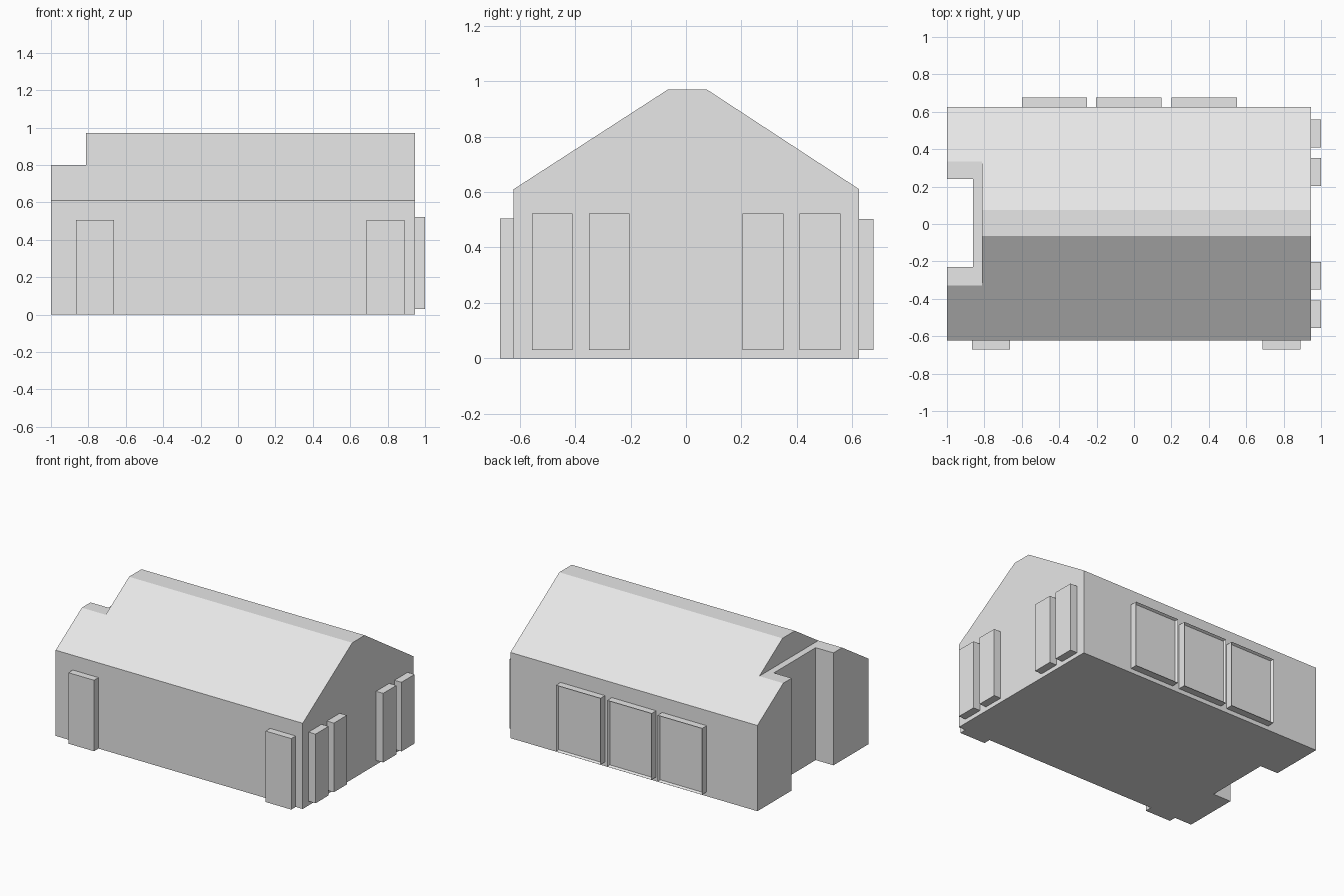
import bpy, bmesh

if "Cube" in bpy.data.objects:
    bpy.data.objects.remove(bpy.data.objects["Cube"])

grey = bpy.data.materials.new("plain grey")
grey.diffuse_color = (0.8, 0.8, 0.8, 1)
grey.use_nodes = True
grey.node_tree.nodes["Principled BSDF"].inputs["Base Color"].default_value = grey.diffuse_color


def make_object(name, bm):
    bmesh.ops.recalc_face_normals(bm, faces=bm.faces)
    mesh = bpy.data.meshes.new(name)
    bm.to_mesh(mesh)
    bm.free()
    mesh.materials.append(grey)
    obj = bpy.data.objects.new(name, mesh)
    bpy.context.collection.objects.link(obj)
    return obj


def box(name, x, y, z):
    bm = bmesh.new()
    bmesh.ops.create_cube(bm, size=1)
    for v in bm.verts:
        v.co = [lo + (c + 0.5) * (hi - lo) for c, (lo, hi) in zip(v.co, (x, y, z))]
    return make_object(name, bm)


def cut(obj, cutter):
    mod = obj.modifiers.new("cut", 'BOOLEAN')
    mod.operation = 'DIFFERENCE'
    mod.solver = 'EXACT'
    mod.object = cutter
    bpy.context.view_layer.objects.active = obj
    bpy.ops.object.modifier_apply(modifier=mod.name)
    bpy.data.objects.remove(cutter)


# Gabled body with a flat ridge, extruded along x
profile = [(-0.622, 0), (0.625, 0), (0.625, 0.61), (0.075, 0.97), (-0.065, 0.97), (-0.622, 0.61)]
bm = bmesh.new()
end = bm.faces.new([bm.verts.new((-1, y, z)) for y, z in profile])
side = bmesh.ops.extrude_face_region(bm, geom=[end])["geom"]
bmesh.ops.translate(bm, vec=(1.945, 0, 0), verts=[g for g in side if isinstance(g, bmesh.types.BMVert)])
body = make_object("house_body", bm)

# Lowered roof step and full-height entrance recess at the left end
cut(body, box("roof_step_cutter", (-1.2, -0.812), (-1, 1), (0.8, 1.2)))
cut(body, box("entrance_cutter", (-1.2, -0.86), (-0.23, 0.24), (-0.2, 1.2)))

# Front pilasters
for i, x in enumerate([(-0.865, -0.663), (0.688, 0.89)]):
    box(f"front_pilaster_{i + 1}", x, (-0.672, -0.61), (0, 0.505))

# Shutters on the right gable
for i, y in enumerate([(-0.556, -0.41), (-0.35, -0.204), (0.204, 0.352), (0.41, 0.558)]):
    box(f"gable_shutter_{i + 1}", (0.93, 1.0), y, (0.03, 0.522))

# Back panels with a shallow inset face
for i, x in enumerate([(-0.6, -0.25), (-0.203, 0.147), (0.2, 0.55)]):
    panel = box(f"back_panel_{i + 1}", x, (0.61, 0.677), (0.03, 0.502))
    bm = bmesh.new()
    bm.from_mesh(panel.data)
    face = max(bm.faces, key=lambda f: f.calc_center_median().y)
    bmesh.ops.inset_region(bm, faces=[face], thickness=0.012)
    for v in face.verts:
        v.co.y -= 0.018
    bm.to_mesh(panel.data)
    bm.free()
